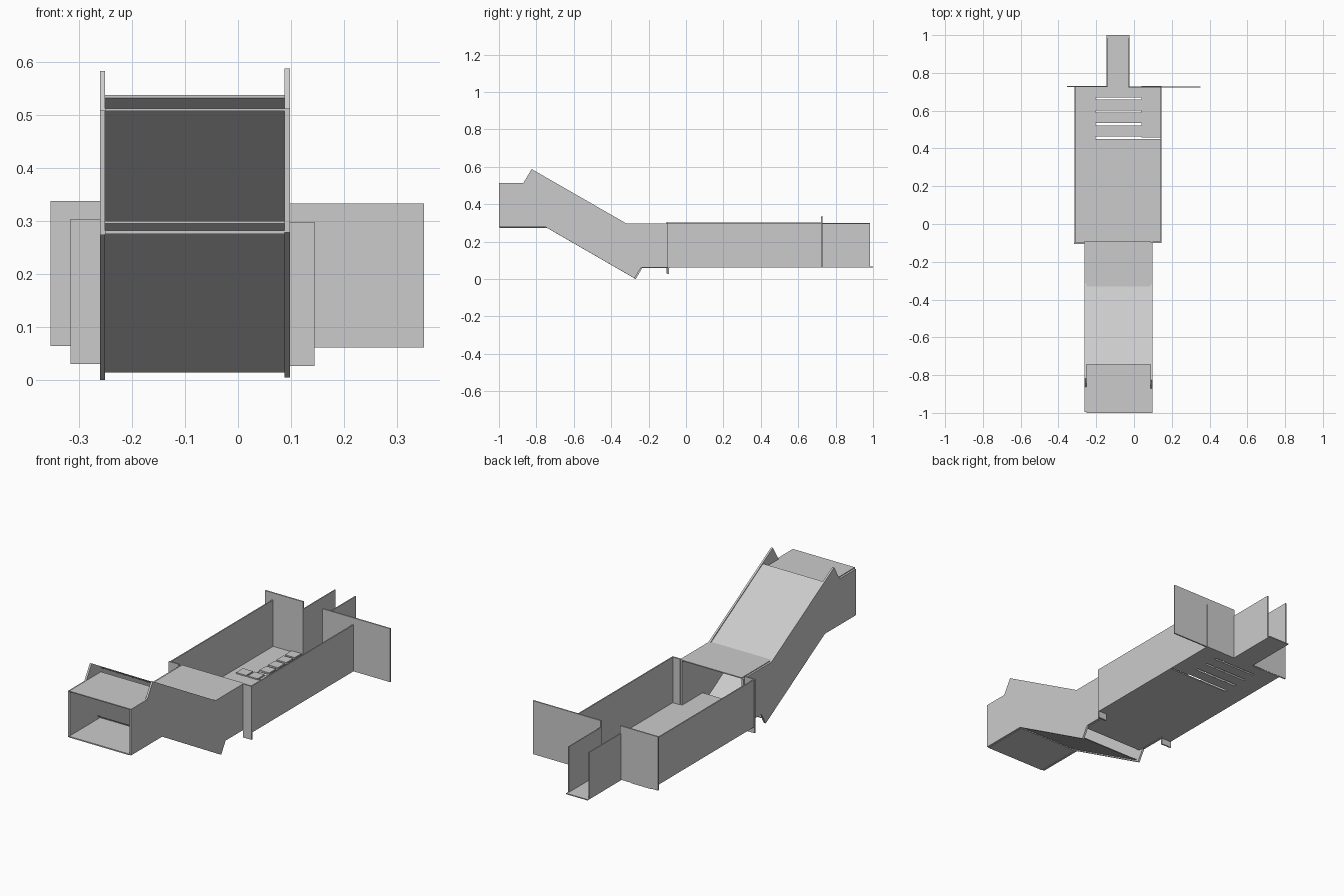
import bpy, bmesh
from mathutils import Vector

if "Cube" in bpy.data.objects:
    bpy.data.objects.remove(bpy.data.objects["Cube"])


def box(name, x0, x1, y0, y1, z0, z1):
    bm = bmesh.new()
    bmesh.ops.create_cube(bm, size=1)
    for v in bm.verts:
        v.co = Vector(((x0, x1)[v.co.x > 0], (y0, y1)[v.co.y > 0], (z0, z1)[v.co.z > 0]))
    return finish(name, bm)


def finish(name, bm):
    bmesh.ops.recalc_face_normals(bm, faces=bm.faces)
    me = bpy.data.meshes.new(name)
    bm.to_mesh(me)
    bm.free()
    ob = bpy.data.objects.new(name, me)
    bpy.context.collection.objects.link(ob)
    return ob


def extrude_x(name, profile, x0, x1):
    """Extrude a (y, z) profile along x."""
    bm = bmesh.new()
    face = bm.faces.new([bm.verts.new((x0, y, z)) for y, z in profile])
    new = bmesh.ops.extrude_face_region(bm, geom=[face])["geom"]
    bmesh.ops.translate(bm, vec=(x1 - x0, 0, 0),
                        verts=[g for g in new if isinstance(g, bmesh.types.BMVert)])
    return finish(name, bm)


T = 0.005  # sheet thickness

# Chute side walls
wall = [(-1, .28), (-1, .515), (-.87, .515), (-.825, .59), (-.32, .30), (-.095, .30),
        (-.095, .065), (-.24, .065), (-.275, .006), (-.75, .28)]
extrude_x("chute_wall_right", wall, .088, .098)
extrude_x("chute_wall_left", [(y + .006, z - .004) for y, z in wall], -.261, -.251)

# Chute roof and floor sheets
X0, X1 = -.251, .088
box("chute_inlet_roof", X0, X1, -1, -.745, .51, .515)
box("chute_inlet_floor", X0, X1, -1, -.75, .278, .284)
box("chute_outlet_roof", X0, X1, -.33, -.09, .295, .30)


def slope(name, a, b):
    extrude_x(name, [a, b, (b[0], b[1] - T), (a[0], a[1] - T)], X0, X1)


slope("chute_sloped_roof", (-.745, .54), (-.33, .30))
slope("chute_sloped_floor", (-.77, .302), (-.28, .021))
box("chute_outlet_floor", X0, X1, -.26, -.1, .063, .068)

# Basin floor: main slab, side panels, slotted strips
F0, F1 = .063, .068
box("basin_floor", -.315, .145, -.1, .45, F0, F1)
box("basin_floor_left", -.315, -.205, .45, .73, F0, F1)
box("basin_floor_right", .04, .145, .457, .73, F0, F1)
row_y = [.464, .534, .602, .669]
for y in row_y:
    box("basin_floor_strip", -.205, .04, y, y + .057, F0, F1)

# Low baffle blocks on the floor
for y in row_y:
    for i in range(4):
        x = -.205 + i * .063
        box("baffle_block", x, x + .055, y + .001, y + .056, F1 - .002, F1 + .006)
for x in (-.25, -.185, -.122, -.06, .003, .085):
    box("front_baffle_block", x - .028, x + .028, .382, .438, F1 - .002, F1 + .006)

# Basin side walls
box("basin_wall_left", -.315, -.309, -.1, .73, F0, .304)
box("basin_wall_right", .139, .145, -.1, .73, F0, .30)

# Upstream shoulder plates
box("shoulder_left", -.317, -.261, -.105, -.098, .032, .306)
box("shoulder_right", .098, .145, -.1, -.092, .028, .30)

# Downstream wing walls
box("wing_wall_left", -.354, -.14, .724, .731, .066, .34)
box("wing_wall_right", -.03, .352, .722, .729, .063, .335)

# Outlet channel
box("outlet_floor", -.145, -.025, .725, 1, F0, F1)
box("outlet_wall_left", -.145, -.14, .725, .985, F0, .302)
box("outlet_wall_right", -.03, -.025, .725, .985, F0, .30)

# Ground level and centring
low = min(v.co.z for o in bpy.data.objects for v in o.data.vertices)
for o in bpy.data.objects:
    o.location.z -= low
